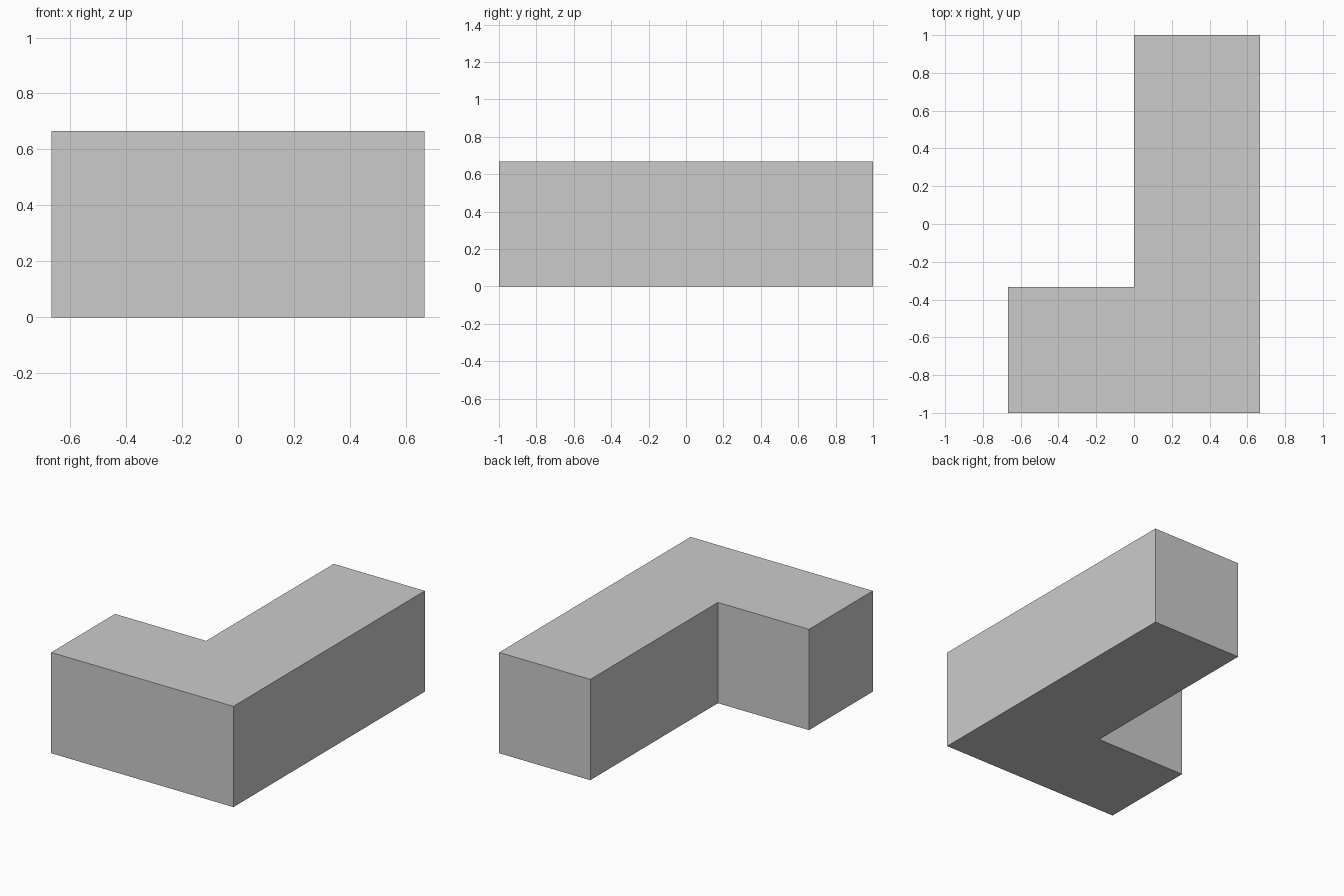
import bpy
import bmesh

if "Cube" in bpy.data.objects:
    bpy.data.objects.remove(bpy.data.objects["Cube"])

U = 2 / 3  # side of one square unit

# L-shaped footprint, counter-clockwise from above
profile = [(-U, -1), (U, -1), (U, 1), (0, 1), (0, U - 1), (-U, U - 1)]

# L-shaped block: footprint face extruded upward
bm = bmesh.new()
base = bm.faces.new([bm.verts.new((x, y, 0)) for x, y in profile])
result = bmesh.ops.extrude_face_region(bm, geom=[base], use_keep_orig=True)
top = [g for g in result["geom"] if isinstance(g, bmesh.types.BMVert)]
bmesh.ops.translate(bm, verts=top, vec=(0, 0, U))
bmesh.ops.recalc_face_normals(bm, faces=bm.faces)

mesh = bpy.data.meshes.new("l_shaped_block")
bm.to_mesh(mesh)
bm.free()
block = bpy.data.objects.new("l_shaped_block", mesh)
bpy.context.collection.objects.link(block)
